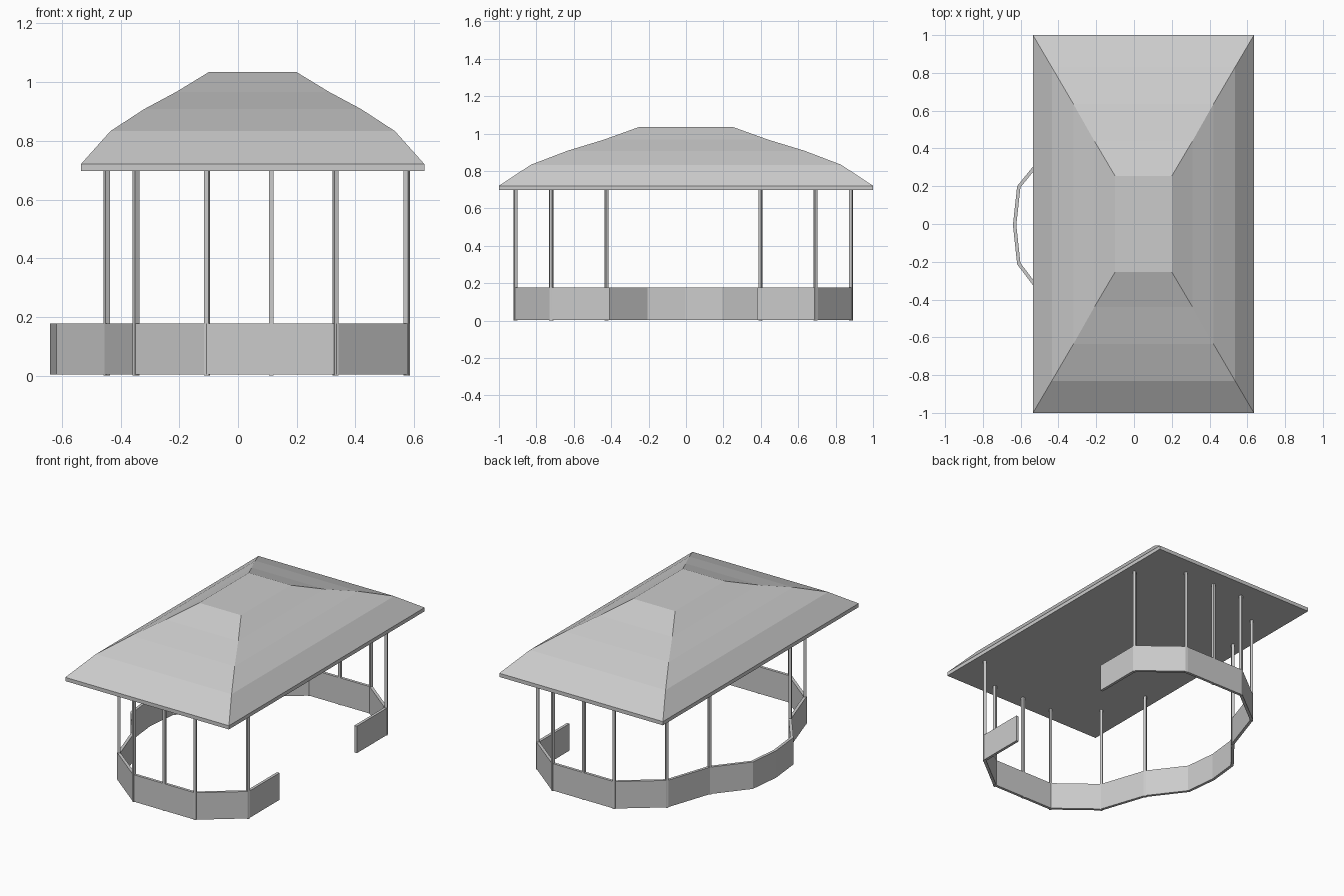
import bpy, bmesh
from mathutils import Vector

if "Cube" in bpy.data.objects:
    bpy.data.objects.remove(bpy.data.objects["Cube"])


def make_object(name, bm):
    bmesh.ops.recalc_face_normals(bm, faces=bm.faces)
    me = bpy.data.meshes.new(name)
    bm.to_mesh(me)
    bm.free()
    ob = bpy.data.objects.new(name, me)
    bpy.context.collection.objects.link(ob)
    return ob


def skin(name, rings):
    """Join equal-length closed rings and cap both ends."""
    bm = bmesh.new()
    vs = [[bm.verts.new(p) for p in r] for r in rings]
    n = len(rings[0])
    for a, b in zip(vs, vs[1:]):
        for i in range(n):
            j = (i + 1) % n
            bm.faces.new((a[i], a[j], b[j], b[i]))
    bm.faces.new(vs[0])
    bm.faces.new(vs[-1])
    return make_object(name, bm)


# Hipped roof: (half width, half length, height) of each tier
CX = 0.05
tiers = [(0.585, 1.0, 0.697), (0.585, 1.0, 0.721), (0.485, 0.83, 0.833),
         (0.37, 0.634, 0.908), (0.26, 0.44, 0.967), (0.15, 0.254, 1.034)]
skin("roof", [[(CX + sx * w, sy * l, z)
               for sx, sy in ((-1, -1), (1, -1), (1, 1), (-1, 1))]
              for w, l, z in tiers])

# Plan of the low wall: front half, bay tip, then the rear half
front = [(0.575, -0.41), (0.575, -0.72), (0.333, -0.911), (0.113, -0.911),
         (-0.105, -0.911), (-0.348, -0.72), (-0.447, -0.425), (-0.61, -0.21)]
rear = [(0.575, 0.38), (0.575, 0.692), (0.333, 0.882), (0.113, 0.882),
        (-0.105, 0.882), (-0.348, 0.692), (-0.447, 0.398), (-0.61, 0.197)]
path = [Vector(p) for p in front + [(-0.632, -0.005)] + rear[::-1]]


def mitre(i):
    """Normal at path point i, lengthened to keep the wall thickness even."""
    dirs = []
    if i > 0:
        dirs.append((path[i] - path[i - 1]).normalized())
    if i < len(path) - 1:
        dirs.append((path[i + 1] - path[i]).normalized())
    t = sum(dirs, Vector((0, 0))).normalized()
    return Vector((-t.y, t.x)) / t.dot(dirs[0])


# Low wall
HALF, TOP = 0.009, 0.177
rings = []
for i, p in enumerate(path):
    n = mitre(i) * HALF
    a, b = p + n, p - n
    rings.append([(*a, 0.003), (*b, 0.003), (*b, TOP), (*a, TOP)])
skin("low_wall", rings)

# Posts at the wall corners, turned to follow the wall
for side, indices in (("front", range(1, 7)), ("rear", range(10, 16))):
    for k, i in enumerate(indices):
        n = mitre(i).normalized() * 0.009
        t = Vector((n.y, -n.x)) * 0.85
        p = path[i]
        corners = [p + n + t, p + n - t, p - n - t, p - n + t]
        skin(f"{side}_post_{k + 1}",
             [[(c.x, c.y, z) for c in corners] for z in (0.0, 0.70)])
